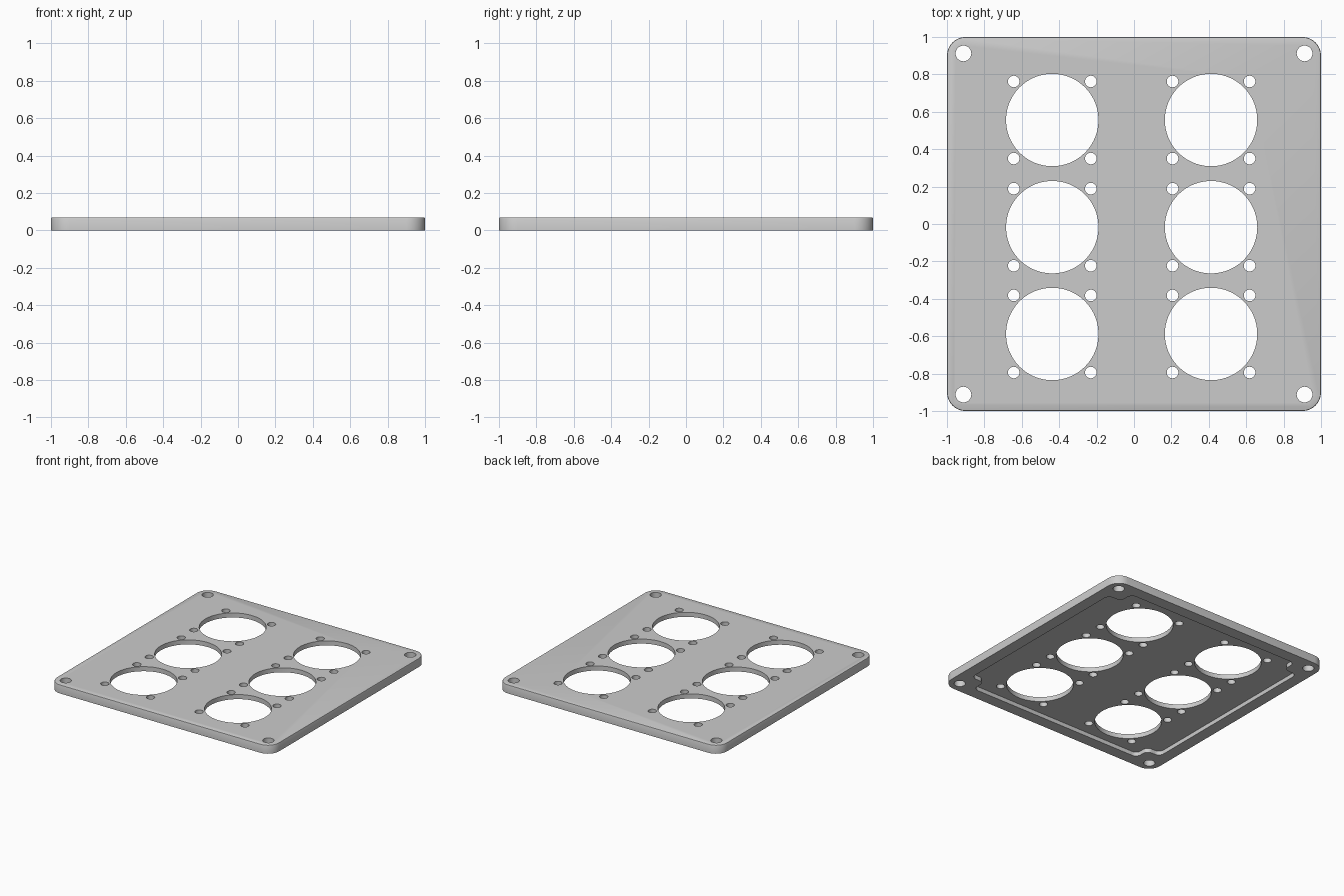
import bpy
import bmesh
import math
from mathutils import Vector, Matrix

if "Cube" in bpy.data.objects:
    bpy.data.objects.remove(bpy.data.objects["Cube"], do_unlink=True)

THICK, RECESS_DEPTH, EDGE = 0.07, 0.033, 0.007


def fillet(corners, radius, steps=8):
    """Round every right-angled corner of a closed outline."""
    pts = []
    for i, c in enumerate(corners):
        c = Vector(c)
        a = (Vector(corners[i - 1]) - c).normalized()
        b = (Vector(corners[(i + 1) % len(corners)]) - c).normalized()
        for k in range(steps + 1):
            t = k / steps * math.pi / 2
            pts.append(c + radius * (a * (1 - math.sin(t)) + b * (1 - math.cos(t))))
    return pts


def square(half):
    return [(half, half), (-half, half), (-half, -half), (half, -half)]


def loft(bm, layers):
    """Join stacked (outline, height) layers into a closed solid."""
    rings = [[bm.verts.new((p.x, p.y, z)) for p in pts] for pts, z in layers]
    bm.faces.new(rings[0][::-1])
    bm.faces.new(rings[-1])
    for low, high in zip(rings, rings[1:]):
        for i in range(len(low)):
            j = (i + 1) % len(low)
            bm.faces.new((low[i], low[j], high[j], high[i]))


def drill(bm, x, y, radius, segments):
    bmesh.ops.create_cone(bm, cap_ends=True, segments=segments, radius1=radius,
                          radius2=radius, depth=0.4,
                          matrix=Matrix.Translation((x, y, THICK / 2)))


def make_object(name, bm):
    bmesh.ops.recalc_face_normals(bm, faces=bm.faces[:])
    mesh = bpy.data.meshes.new(name)
    bm.to_mesh(mesh)
    bm.free()
    obj = bpy.data.objects.new(name, mesh)
    bpy.context.collection.objects.link(obj)
    return obj


# Plate with rounded corners and a softened top rim
bm = bmesh.new()
loft(bm, [(fillet(square(1), 0.1), 0),
          (fillet(square(1), 0.1), THICK - EDGE),
          (fillet(square(1 - EDGE * 0.3), 0.1 - EDGE * 0.3), THICK - EDGE * 0.3),
          (fillet(square(1 - EDGE), 0.1 - EDGE), THICK)])
plate = make_object("cover_plate", bm)

# Underside recess, stepping around the four corner bosses
OUT, IN = 0.905, 0.785
outline = []
for sx, sy in ((1, 1), (-1, 1), (-1, -1), (1, -1)):
    steps = [(sx * OUT, sy * IN), (sx * IN, sy * IN), (sx * IN, sy * OUT)]
    outline += steps if sx == sy else steps[::-1]
bm = bmesh.new()
pts = fillet(outline, 0.045)
loft(bm, [(pts, -0.1), (pts, RECESS_DEPTH)])
recess = make_object("recess_cutter", bm)

# Six large openings, their four screw holes each, and the corner holes
bm = bmesh.new()
for x in (-0.437, 0.412):
    for y in (0.556, -0.017, -0.588):
        drill(bm, x, y, 0.247, 96)
        for dx in (-0.206, 0.206):
            for dy in (-0.206, 0.206):
                drill(bm, x + dx, y + dy, 0.031, 32)
for x in (-0.912, 0.912):
    for y in (-0.912, 0.912):
        drill(bm, x, y, 0.042, 40)
holes = make_object("hole_cutter", bm)

# Cut, then drop the cutters
bpy.ops.object.select_all(action='DESELECT')
bpy.context.view_layer.objects.active = plate
plate.select_set(True)
for cutter in (recess, holes):
    cutter.hide_render = True
    mod = plate.modifiers.new(cutter.name, 'BOOLEAN')
    mod.operation = 'DIFFERENCE'
    mod.solver = 'EXACT'
    mod.object = cutter
    bpy.ops.object.modifier_apply(modifier=mod.name)
    bpy.data.objects.remove(cutter, do_unlink=True)

# Single plain grey
grey = bpy.data.materials.new("plain_grey")
grey.use_nodes = True
colour = (0.6, 0.6, 0.6, 1)
grey.diffuse_color = colour
grey.node_tree.nodes["Principled BSDF"].inputs["Base Color"].default_value = colour
plate.data.materials.clear()
plate.data.materials.append(grey)
bpy.ops.object.shade_smooth_by_angle(angle=math.radians(30))
